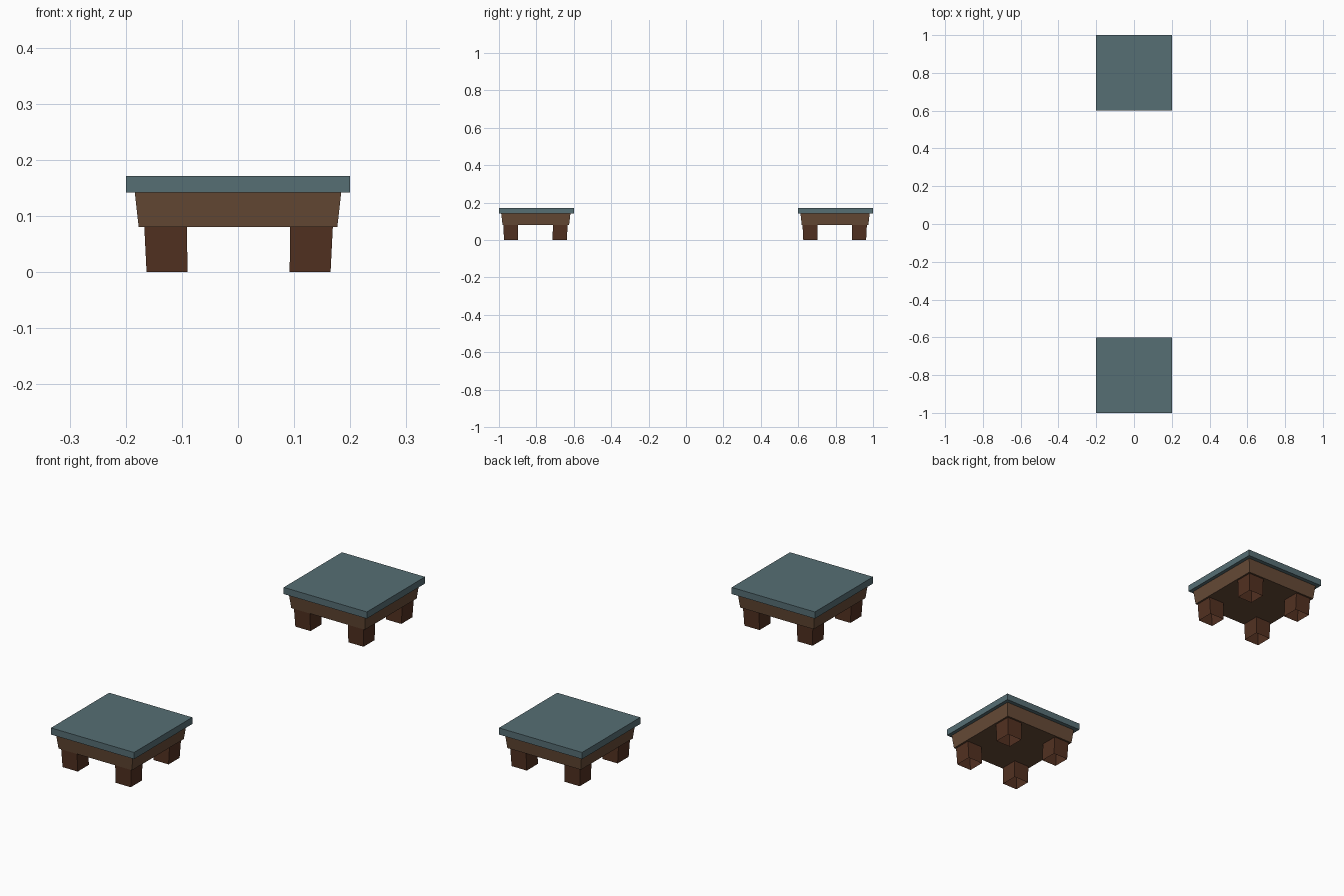
import bpy, bmesh

if "Cube" in bpy.data.objects:
    bpy.data.objects.remove(bpy.data.objects["Cube"])


def material(name, rgb):
    m = bpy.data.materials.new(name)
    lin = [((c / 255 + 0.055) / 1.055) ** 2.4 for c in rgb]
    m.diffuse_color = (*lin, 1)
    m.use_nodes = True
    m.node_tree.nodes["Principled BSDF"].inputs["Base Color"].default_value = m.diffuse_color
    return m


TEAL = material("slate_teal", (86, 110, 116))
BROWN = material("apron_brown", (102, 74, 54))
DARK = material("leg_brown", (82, 49, 33))


def frustum(name, mat, bottom, top, open_ends=False):
    """Tapered box; bottom and top are (cx, cy, z, half_x, half_y)."""
    bm = bmesh.new()
    rings = []
    for cx, cy, z, hx, hy in (bottom, top):
        rings.append([bm.verts.new((cx + sx * hx, cy + sy * hy, z))
                      for sx, sy in ((-1, -1), (1, -1), (1, 1), (-1, 1))])
    lo, hi = rings
    for i in range(4):
        j = (i + 1) % 4
        bm.faces.new((lo[i], lo[j], hi[j], hi[i]))
    if not open_ends:
        bm.faces.new(lo[::-1])
        bm.faces.new(hi)
    me = bpy.data.meshes.new(name)
    bm.to_mesh(me)
    bm.free()
    me.materials.append(mat)
    ob = bpy.data.objects.new(name, me)
    bpy.context.collection.objects.link(ob)


# Two identical low stools, one at each end
for label, y in (("front", -0.8), ("back", 0.8)):
    # Overhanging square top
    frustum(label + "_stool_top", TEAL, (0, y, 0.142, 0.2, 0.2), (0, y, 0.171, 0.2, 0.2))
    # Flared apron, sitting slightly forward of centre
    ya = y - 0.003
    frustum(label + "_stool_apron", BROWN, (0, ya, 0.08, 0.177, 0.178),
            (0, ya, 0.142, 0.184, 0.185))
    # Four tapered legs, hollow underneath
    for sx, side in ((-1, "left"), (1, "right")):
        for sy, end in ((-1, "near"), (1, "far")):
            yl = y - 0.005
            frustum(f"{label}_stool_{end}_{side}_leg", DARK,
                    (0.001 + sx * 0.1275, yl + sy * 0.13, 0, 0.0365, 0.038),
                    (0.001 + sx * 0.13, yl + sy * 0.1325, 0.08, 0.038, 0.0395),
                    open_ends=True)
